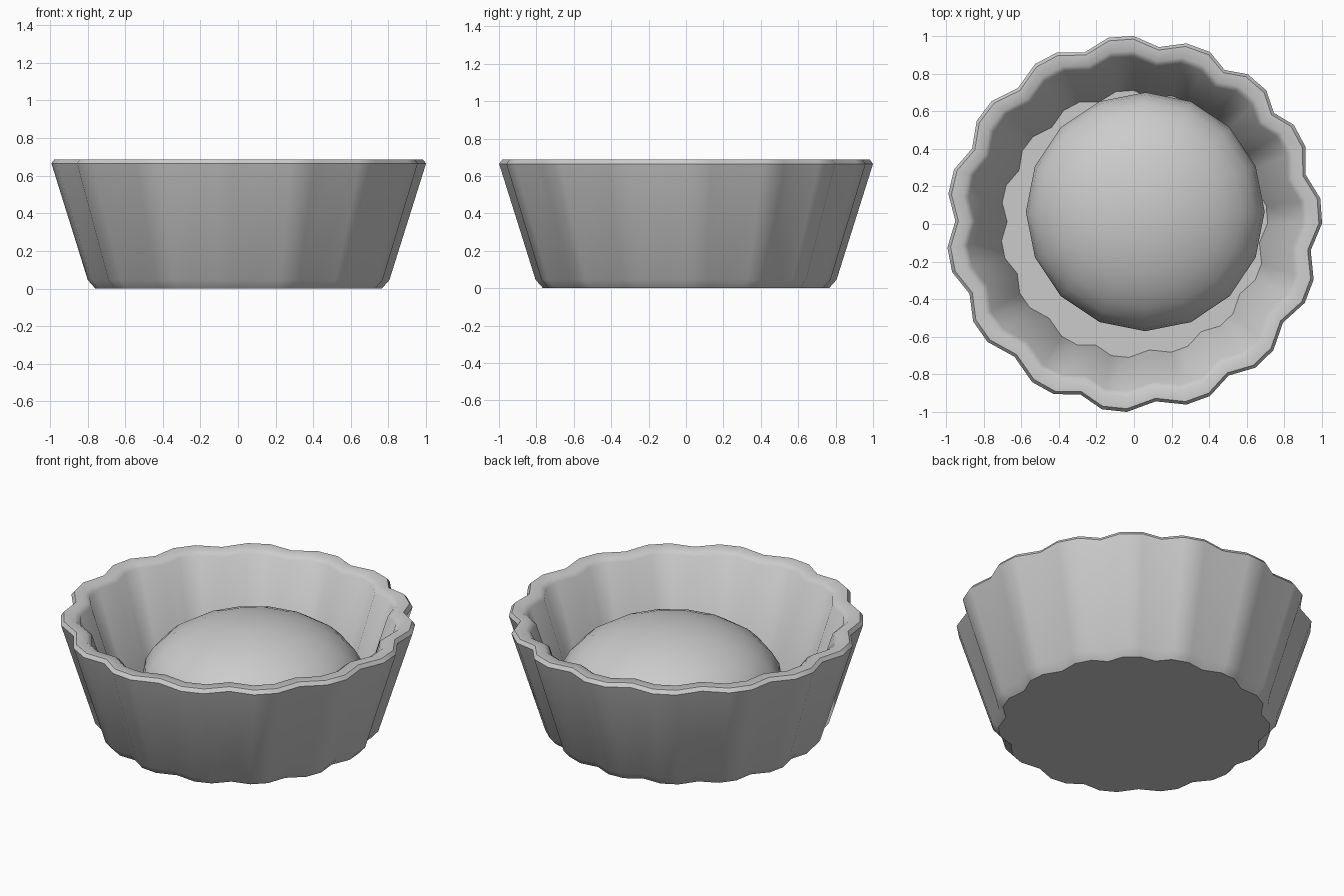
import bpy, bmesh, math

if "Cube" in bpy.data.objects:
    bpy.data.objects.remove(bpy.data.objects["Cube"], do_unlink=True)

grey = bpy.data.materials.new("light_grey")
grey.use_nodes = True
color = (0.6, 0.6, 0.6, 1)
grey.diffuse_color = color
grey.node_tree.nodes["Principled BSDF"].inputs["Base Color"].default_value = color


def loft(name, outline, profile, center=(0, 0), smooth_angle=40):
    """Stack scaled copies of a polar outline and close both ends."""
    bm = bmesh.new()
    rings = []
    for r, z in profile:
        rings.append([bm.verts.new((center[0] + r * k * math.cos(a),
                                    center[1] + r * k * math.sin(a), z))
                      for a, k in outline])
    n = len(outline)
    for low, high in zip(rings, rings[1:]):
        for i in range(n):
            j = (i + 1) % n
            bm.faces.new((low[i], low[j], high[j], high[i]))
    bm.faces.new(rings[0][::-1])
    bm.faces.new(rings[-1])
    bmesh.ops.recalc_face_normals(bm, faces=bm.faces)
    mesh = bpy.data.meshes.new(name)
    bm.to_mesh(mesh)
    bm.free()
    mesh.materials.append(grey)
    obj = bpy.data.objects.new(name, mesh)
    bpy.context.collection.objects.link(obj)
    bpy.ops.object.select_all(action="DESELECT")
    obj.select_set(True)
    bpy.context.view_layer.objects.active = obj
    bpy.ops.object.shade_smooth_by_angle(angle=math.radians(smooth_angle))
    return obj


# Fluted outline: each flute is a flat crest followed by a single valley point
crests = [4, 28, 49, 70, 94, 118, 143, 167, 191, 215, 241, 264, 290, 314, 339]
fluted = []
for crest, following in zip(crests, crests[1:] + [crests[0] + 360]):
    fluted += [(math.radians(crest - 3.8), 1.0),
               (math.radians(crest + 3.8), 1.0),
               (math.radians((crest + following) / 2), 0.95)]

# Bowl: base bevel, flared wall, bevelled rim, inner wall and floor
loft("fluted_bowl", fluted,
     [(0.765, 0), (0.805, 0.045), (1.0, 0.665), (0.983, 0.687),
      (0.92, 0.687), (0.89, 0.665), (0.71, 0.12)])

# Rounded filling, resting off centre on the floor
sides = 16
circle = [(math.tau * i / sides, 1.0) for i in range(sides)]
dome = [(0.62, 0.12), (0.635, 0.28)]
for step in range(1, 8):
    t = math.radians(step * 12)
    dome.append((0.635 * math.cos(t), 0.28 + 0.36 * math.sin(t)))
loft("domed_filling", circle, dome, center=(0.06, 0.065), smooth_angle=60)
